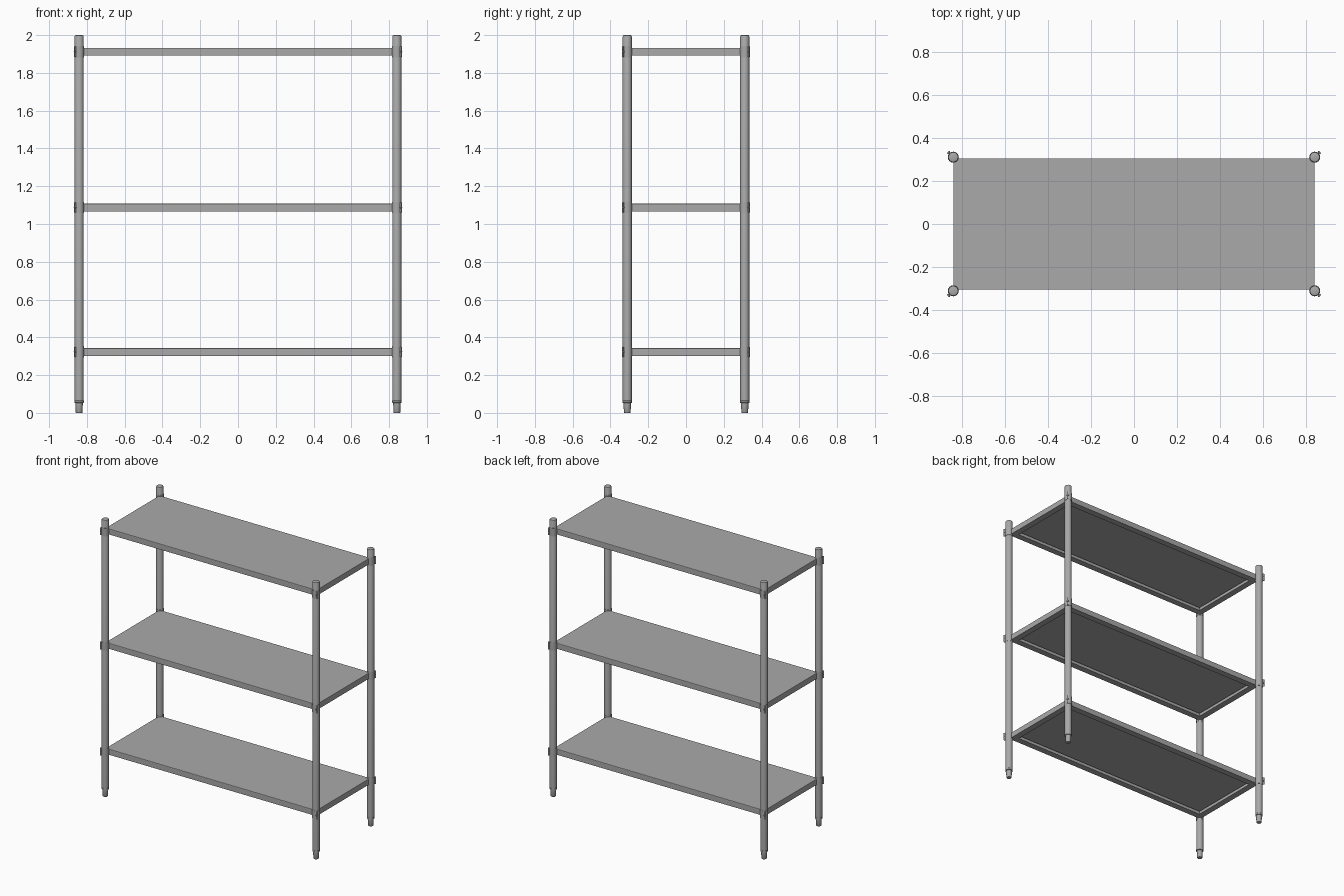
import bpy, bmesh
from math import cos, sin, pi, atan2, radians
from mathutils import Matrix

if "Cube" in bpy.data.objects:
    bpy.data.objects.remove(bpy.data.objects["Cube"])

PX, PY = 0.841, 0.311           # post centres
SX, SY = 0.841, 0.306           # shelf half sizes
THICK = 0.042
SHELF_TOPS = {"bottom": 0.344, "middle": 1.108, "top": 1.933}

# Dark steel grey
STEEL = bpy.data.materials.new("steel_grey")
STEEL.diffuse_color = (0.4, 0.4, 0.4, 1)
STEEL.use_nodes = True
STEEL.node_tree.nodes["Principled BSDF"].inputs["Base Color"].default_value = STEEL.diffuse_color


def finish(name, bm, loc=(0, 0, 0), smooth=True):
    bmesh.ops.recalc_face_normals(bm, faces=bm.faces)
    me = bpy.data.meshes.new(name)
    bm.to_mesh(me)
    bm.free()
    me.materials.append(STEEL)
    ob = bpy.data.objects.new(name, me)
    ob.location = loc
    bpy.context.collection.objects.link(ob)
    if smooth:
        bpy.ops.object.select_all(action='DESELECT')
        ob.select_set(True)
        bpy.context.view_layer.objects.active = ob
        bpy.ops.object.shade_smooth_by_angle(angle=radians(35))
    return ob


def loft(bm, rings, closed=False):
    """Bridge rings of equal length; cap the ends unless closed."""
    vs = [[bm.verts.new(p) for p in r] for r in rings]
    n = len(vs[0])
    pairs = list(zip(vs, vs[1:])) + ([(vs[-1], vs[0])] if closed else [])
    for a, b in pairs:
        for i in range(n):
            j = (i + 1) % n
            bm.faces.new((a[i], a[j], b[j], b[i]))
    if not closed:
        bm.faces.new(vs[0])
        bm.faces.new(vs[-1])


def circle(r, z, seg=32):
    return [(r * cos(2 * pi * i / seg), r * sin(2 * pi * i / seg), z) for i in range(seg)]


def turned(name, profile, loc):
    bm = bmesh.new()
    loft(bm, [circle(r, z) for r, z in profile])
    return finish(name, bm, loc)


# Shelves: folded sheet trays with inward flange and upturned lip
def shelf(name, top):
    t, w, lip = 0.004, 0.045, 0.022
    bot = top - THICK
    prof = [(0.004, top), (0.001, top - 0.002), (0, top - 0.006), (0, bot), (w, bot),
            (w, bot + lip), (w - t, bot + lip), (w - t, bot + t),
            (t, bot + t), (t, top - t)]
    bm = bmesh.new()
    loft(bm, [[(sx * (SX - d), sy * (SY - d), z)
               for sx, sy in ((-1, -1), (1, -1), (1, 1), (-1, 1))] for d, z in prof])
    finish(name, bm, smooth=False)


# Clamps: collar around the post with a small outward fin and cross bolt
def clamp(name, sx, sy, zc):
    bm = bmesh.new()
    h = 0.03
    loft(bm, [circle(r, z) for r, z in
              ((0.022, -h), (0.0255, -h), (0.0255, h), (0.022, h))], closed=True)
    bmesh.ops.create_cube(bm, size=1, matrix=Matrix.Translation((0.029, 0, 0))
                          @ Matrix.Diagonal((0.013, 0.005, 0.054, 1)))
    for length, rad in ((0.016, 0.0025), (0.01, 0.0045)):
        bmesh.ops.create_cone(bm, cap_ends=True, segments=12, radius1=rad, radius2=rad,
                              depth=length, matrix=Matrix.Translation((0.0305, 0, 0))
                              @ Matrix.Rotation(pi / 2, 4, 'X'))
    bmesh.ops.rotate(bm, verts=bm.verts,
                     matrix=Matrix.Rotation(atan2(sy, sx), 3, 'Z'))
    finish(name, bm, (sx * PX, sy * PY, zc))


for level, top in SHELF_TOPS.items():
    shelf(level + "_shelf", top)

# Posts and feet at the four corners
POST = [(0.024, 0.06), (0.024, 1.993), (0.022, 1.998), (0.017, 2.0)]
FOOT = [(0.016, 0), (0.018, 0.003), (0.0195, 0.052), (0.025, 0.054),
        (0.025, 0.064), (0.023, 0.066)]
for fb, sy in (("front", -1), ("back", 1)):
    for lr, sx in (("left", -1), ("right", 1)):
        tag = f"{fb}_{lr}"
        at = (sx * PX, sy * PY, 0)
        turned(tag + "_post", POST, at)
        turned(tag + "_foot", FOOT, at)
        for level, top in SHELF_TOPS.items():
            clamp(f"{tag}_{level}_clamp", sx, sy, top - THICK / 2)
